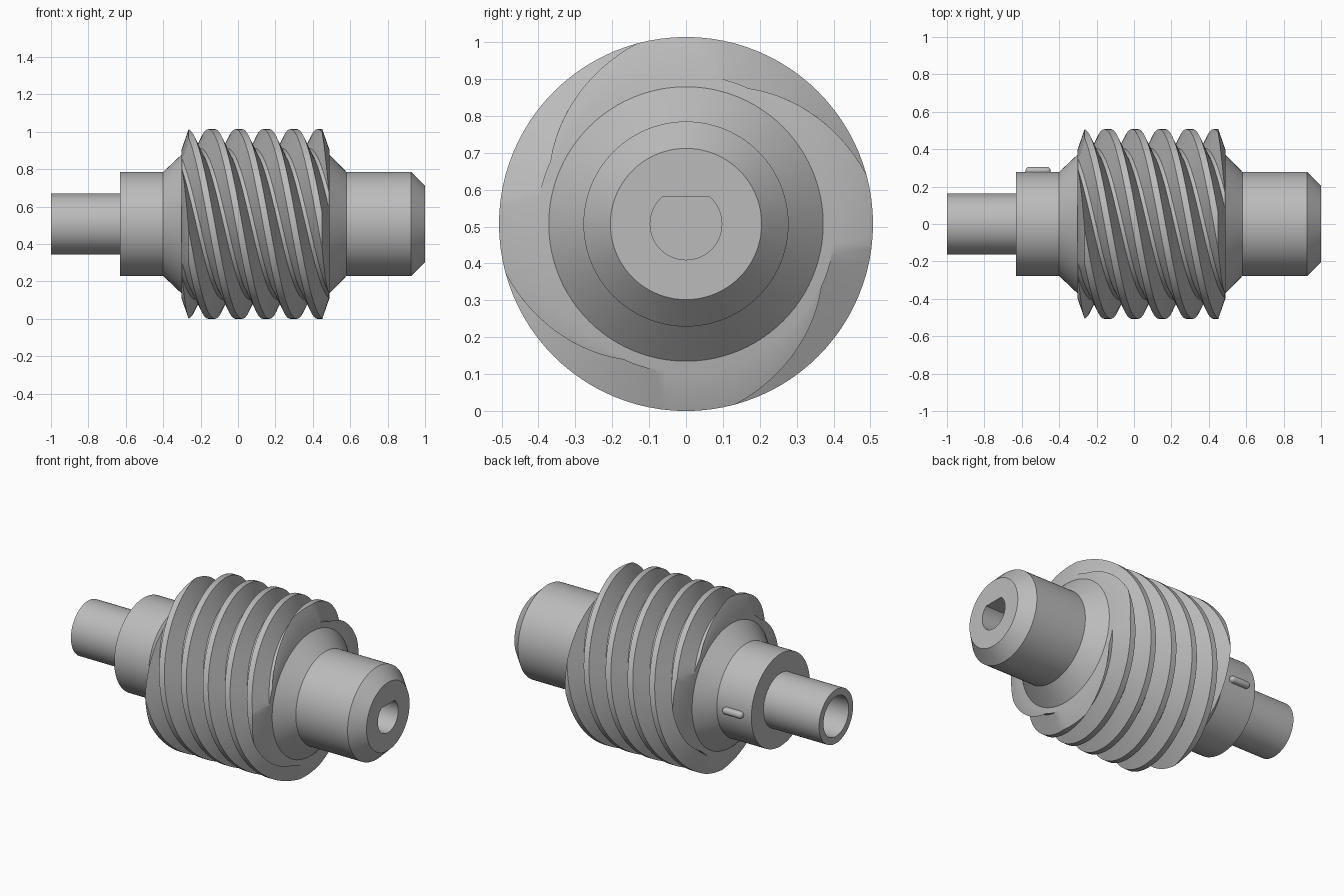
import bpy, bmesh, math
from mathutils import Matrix, Vector

if "Cube" in bpy.data.objects:
    bpy.data.objects.remove(bpy.data.objects["Cube"])

AXIS_Z = 0.507
SEGMENTS = 96

steel = bpy.data.materials.new("grey_steel")
steel.use_nodes = True
GREY = (0.5, 0.5, 0.5, 1)
steel.diffuse_color = GREY
steel.node_tree.nodes["Principled BSDF"].inputs["Base Color"].default_value = GREY


def make_object(name, bm):
    bmesh.ops.recalc_face_normals(bm, faces=bm.faces)
    mesh = bpy.data.meshes.new(name)
    bm.to_mesh(mesh)
    bm.free()
    ob = bpy.data.objects.new(name, mesh)
    bpy.context.collection.objects.link(ob)
    ob.location.z = AXIS_Z
    mesh.materials.append(steel)
    return ob


def lathe(name, profile):
    """Spin (x, radius) points around the x axis."""
    bm = bmesh.new()
    verts = [bm.verts.new((x, 0, r)) for x, r in profile]
    edges = [bm.edges.new(pair) for pair in zip(verts, verts[1:])]
    bmesh.ops.spin(bm, geom=verts + edges, cent=(0, 0, 0), axis=(1, 0, 0),
                   angle=math.tau, steps=SEGMENTS, use_duplicate=False)
    bmesh.ops.remove_doubles(bm, verts=bm.verts, dist=0.00005)
    return make_object(name, bm)


def cut(ob, cutter, operation):
    mod = ob.modifiers.new("cut", "BOOLEAN")
    mod.operation, mod.object, mod.solver = operation, cutter, "EXACT"
    bpy.context.view_layer.objects.active = ob
    bpy.ops.object.modifier_apply(modifier=mod.name)
    bpy.data.objects.remove(cutter)


def smooth(ob):
    bpy.ops.object.select_all(action="DESELECT")
    ob.select_set(True)
    bpy.context.view_layer.objects.active = ob
    bpy.ops.object.shade_smooth_by_angle(angle=math.radians(28))


# Stepped shaft with a round bore in the thin end
shaft = lathe("shaft", [
    (-0.7, 0), (-0.7, 0.12), (-1, 0.12), (-1, 0.162), (-0.63, 0.162),
    (-0.63, 0.278), (-0.4, 0.278), (-0.301, 0.372), (0.488, 0.372),
    (0.58, 0.278), (0.925, 0.278), (1, 0.205), (1, 0)])

# D-shaped socket in the thick end
socket = lathe("socket_cutter", [(0.75, 0), (0.75, 0.097), (1.1, 0.097), (1.1, 0)])
for v in socket.data.vertices:
    v.co.z = min(v.co.z, 0.073)
cut(shaft, socket, "DIFFERENCE")
smooth(shaft)

# Four-start right-handed worm thread, longer than needed
STARTS, PITCH, TURNS = 4, 0.146, 16
CREST, ROOT = 0.507, 0.405
tooth = [(-0.0625, ROOT), (-0.0175, CREST), (0.0175, CREST), (0.0625, ROOT)]
P = len(tooth)
rows = TURNS * P
bm = bmesh.new()
grid = {}
for j in range(SEGMENTS):
    angle = math.tau * j / SEGMENTS
    for i in range(rows + STARTS * P):
        # extra rows close the helix seam after one turn
        if j and i >= rows:
            break
        dx, r = tooth[i % P]
        x = 0.005 + PITCH * (i // P - 9 + STARTS * (angle / math.tau - 0.25)) + dx
        grid[j, i] = bm.verts.new((x, r * math.cos(angle), r * math.sin(angle)))
for j in range(SEGMENTS):
    for i in range(rows - 1):
        if j + 1 < SEGMENTS:
            c, d = grid[j + 1, i + 1], grid[j + 1, i]
        else:
            c, d = grid[0, i + 1 + STARTS * P], grid[0, i + STARTS * P]
        bm.faces.new((grid[j, i], grid[j, i + 1], c, d))
# close both ends with fans to the axis
rim = [e for e in bm.edges if e.is_boundary]
for side in (-1, 1):
    part = [e for e in rim if e.verts[0].co.x * side > 0]
    hub = bm.verts.new((side * 1.3, 0, 0))
    for e in part:
        bm.faces.new((e.verts[0], e.verts[1], hub))
loose = [v for v in bm.verts if not v.link_faces]
bmesh.ops.delete(bm, geom=loose, context="VERTS")
worm = make_object("worm_thread", bm)

# Trim the thread to a blank with bevelled ends
blank = lathe("thread_blank", [
    (-0.301, 0), (-0.301, 0.4), (-0.264, 0.508),
    (0.45, 0.508), (0.488, 0.4), (0.488, 0)])
cut(worm, blank, "INTERSECT")
smooth(worm)

# Small rounded key on the back of the shaft
bm = bmesh.new()
bmesh.ops.create_cube(bm, size=1, matrix=Matrix.Translation((-0.513, 0.27, 0))
                      @ Matrix.Diagonal(Vector((0.134, 0.07, 0.04, 1))))
bmesh.ops.bevel(bm, geom=bm.edges[:], offset=0.019, segments=5,
                profile=0.5, affect="EDGES")
smooth(make_object("shaft_key", bm))
